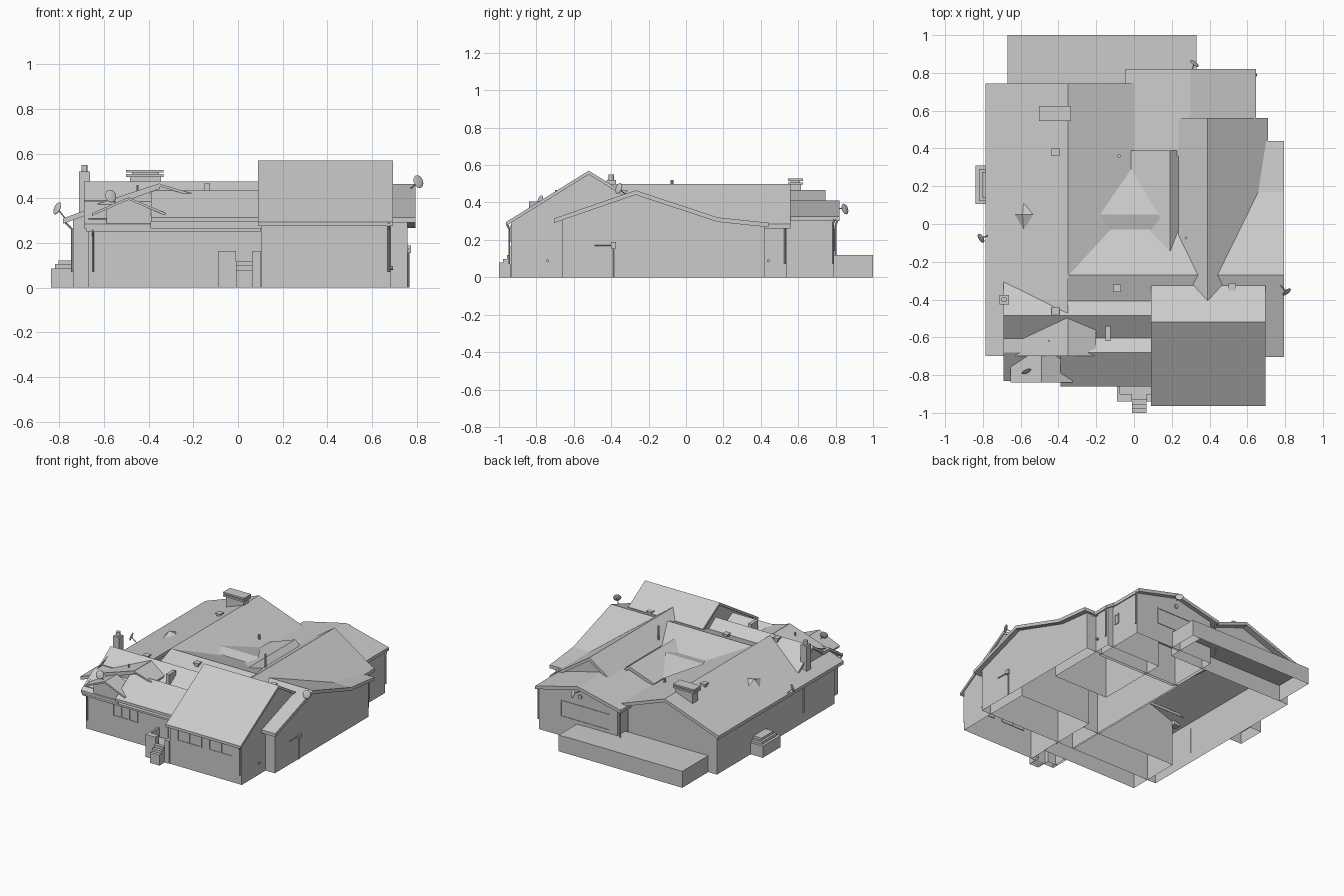
import bpy, bmesh, math
from mathutils import Vector


def make(name, verts, faces):
    me = bpy.data.meshes.new(name)
    me.from_pydata(verts, [], faces)
    bm = bmesh.new()
    bm.from_mesh(me)
    bmesh.ops.recalc_face_normals(bm, faces=bm.faces)
    bm.to_mesh(me)
    bm.free()
    ob = bpy.data.objects.new(name, me)
    bpy.context.collection.objects.link(ob)
    return ob


def sweep(axis, pts, a0, a1):
    # profile points (u, z) placed at both ends of the run axis
    return [((a, u, z) if axis == 'x' else (u, a, z)) for a in (a0, a1) for u, z in pts]


def roof(name, axis, tops, a0, a1, t=0.024):
    pts = tops + [(u, z - t) for u, z in reversed(tops)]
    n = len(pts)
    k = len(tops)
    faces = [(i, (i + 1) % n, n + (i + 1) % n, n + i) for i in range(n)]
    for o in (0, n):
        faces += [(o + i, o + i + 1, o + n - 2 - i, o + n - 1 - i) for i in range(k - 1)]
    return make(name, sweep(axis, pts, a0, a1), faces)


def walls(name, axis, tops, a0, a1, z0=0.0):
    # open shell: two gable ends and two side walls
    pts = [(tops[0][0], z0)] + tops + [(tops[-1][0], z0)]
    n = len(pts)
    return make(name, sweep(axis, pts, a0, a1),
                [tuple(range(n)), tuple(range(n, 2 * n)), (0, 1, n + 1, n), (n - 2, n - 1, 2 * n - 1, 2 * n - 2)])


def box(name, x0, x1, y0, y1, z0, z1):
    # boxes standing on the ground stay open underneath
    v = [(x, y, z) for z in (z0, z1) for x, y in ((x0, y0), (x1, y0), (x1, y1), (x0, y1))]
    faces = [(4, 5, 6, 7), (0, 1, 5, 4), (1, 2, 6, 5), (2, 3, 7, 6), (3, 0, 4, 7)]
    return make(name, v, faces + ([(0, 1, 2, 3)] if z0 > 0 else []))


def rod(name, a, b, r, seg=8):
    a, b = Vector(a), Vector(b)
    d = b - a
    bpy.ops.mesh.primitive_cylinder_add(vertices=seg, radius=r, depth=d.length, location=(a + b) / 2)
    ob = bpy.context.object
    ob.name = name
    ob.rotation_euler = d.to_track_quat('Z', 'Y').to_euler()
    return ob


def dish(name, loc, aim, foot):
    bpy.ops.mesh.primitive_uv_sphere_add(segments=16, ring_count=8, radius=0.03, location=loc)
    ob = bpy.context.object
    ob.name = name
    ob.scale = (0.9, 1, 0.2)
    ob.rotation_euler = Vector(aim).to_track_quat('Z', 'Y').to_euler()
    bpy.ops.object.shade_smooth_by_angle()
    rod(name + "_arm", loc, foot, 0.003)


def window(name, axis, p, a0, a1, z0, z1, panes=2, d=0.004, b=0.007):
    bars = [(a0, a1, z0, z0 + b), (a0, a1, z1 - b, z1)]
    for i in range(panes + 1):
        a = a0 + (a1 - a0 - b) * i / panes
        bars.append((a, a + b, z0, z1))
    for i, (u0, u1, w0, w1) in enumerate(bars):
        if axis == 'x':
            box(f"{name}_bar_{i}", u0, u1, p - d, p + d, w0, w1)
        else:
            box(f"{name}_bar_{i}", p - d, p + d, u0, u1, w0, w1)


# main wing: ridge along y, the east slope stops at the cross ridge
roof("main_roof_west", 'y', [(-0.785, 0.31), (-0.35, 0.467)], -0.70, 0.745)
roof("main_roof_east", 'y', [(-0.35, 0.467), (0.01, 0.337)], -0.27, 0.745)
walls("main_walls", 'y', [(-0.74, 0.31), (-0.35, 0.45), (-0.02, 0.33)], -0.66, 0.70)

# right wing: ridge along x
wing = [(-0.705, 0.315), (-0.27, 0.465), (0.17, 0.32), (0.44, 0.292)]
roof("right_wing_roof", 'x', wing, -0.35, 0.795)
walls("right_wing_walls", 'x', [(-0.66, 0.315), (-0.27, 0.45), (0.17, 0.305), (0.42, 0.28)], -0.03, 0.76)

# rear right wing
roof("rear_wing_roof", 'y', [(-0.045, 0.33), (0.30, 0.41), (0.645, 0.325)], 0.36, 0.82)
walls("rear_wing_walls", 'y', [(0.0, 0.325), (0.30, 0.395), (0.635, 0.315)], 0.40, 0.79)

# steep cross gable above the right wing
roof("cross_gable_roof", 'y', [(0.235, 0.395), (0.39, 0.50), (0.71, 0.285)], -0.41, 0.56)
walls("cross_gable_walls", 'y', [(0.24, 0.38), (0.39, 0.485), (0.68, 0.29)], 0.0, 0.54)

# low saddle roof filling the valley
roof("saddle_roof", 'y', [(-0.015, 0.352), (0.19, 0.425), (0.24, 0.382)], -0.15, 0.39)
make("valley_cricket", [(-0.18, 0.05, 0.410), (0.13, 0.05, 0.412), (-0.015, 0.29, 0.352),
                        (-0.13, -0.03, 0.392), (0.17, -0.03, 0.39)], [(0, 1, 2), (0, 3, 4, 1)])

# tall front right block
roof("front_right_roof", 'x', [(-0.963, 0.295), (-0.52, 0.57), (-0.325, 0.45)], 0.09, 0.695, 0.02)
walls("front_right_walls", 'x', [(-0.935, 0.30), (-0.52, 0.555), (-0.34, 0.445)], 0.105, 0.685)

# front left block with a double ridge
roof("front_left_roof_upper", 'x', [(-0.605, 0.39), (-0.485, 0.475), (-0.30, 0.34)], -0.69, 0.10, 0.02)
roof("front_left_roof_lower", 'x', [(-0.86, 0.315), (-0.68, 0.434), (-0.60, 0.388)], -0.39, 0.10, 0.02)
roof("front_left_roof_end", 'x', [(-0.83, 0.285), (-0.68, 0.385), (-0.60, 0.385)], -0.69, -0.39, 0.02)
walls("front_left_walls", 'x', [(-0.80, 0.31), (-0.68, 0.38), (-0.485, 0.455), (-0.40, 0.40)], -0.67, 0.105)
box("front_gutter", -0.68, 0.10, -0.832, -0.80, 0.252, 0.266)

# two small decorative gables over the front left block
roof("upper_small_gable", 'y', [(-0.63, 0.375), (-0.355, 0.466), (-0.20, 0.42)], -0.70, -0.49, 0.012)
walls("upper_small_gable_wall", 'y', [(-0.60, 0.375), (-0.355, 0.455), (-0.22, 0.415)], -0.68, -0.60, 0.36)
roof("lower_small_gable", 'y', [(-0.655, 0.333), (-0.49, 0.405), (-0.325, 0.335)], -0.84, -0.70, 0.012)
walls("lower_small_gable_wall", 'y', [(-0.59, 0.35), (-0.49, 0.395), (-0.39, 0.35)], -0.825, -0.72, 0.28)

# rear terrace, entrance landing and steps
box("terrace", -0.67, 0.265, 0.70, 1.0, 0, 0.12)
box("terrace_step", 0.265, 0.33, 0.78, 1.0, 0, 0.118)
box("entrance_landing", -0.09, 0.10, -0.935, -0.80, 0, 0.095)
box("landing_wall_left", -0.09, -0.01, -0.94, -0.90, 0, 0.165)
box("landing_wall_right", 0.065, 0.10, -0.94, -0.90, 0, 0.165)
box("landing_side_wall", -0.09, -0.075, -0.93, -0.80, 0, 0.165)
for i in range(3):
    box(f"entrance_step_{i}", -0.01, 0.065, -1.0 + 0.022 * i, -0.93, 0, 0.078 + 0.02 * i)

# stepped hearth block on the left wall
for i, (o, z) in enumerate(((0, 0.085), (0.018, 0.105), (0.034, 0.122))):
    box(f"hearth_block_{i}", -0.838 + o, -0.74, 0.105 + o, 0.31 - o, 0 if i == 0 else z - 0.02, z)

# chimneys
box("large_chimney", -0.485, -0.345, 0.555, 0.615, 0.38, 0.50)
box("large_chimney_cap", -0.502, -0.333, 0.545, 0.625, 0.496, 0.508)
box("large_chimney_core", -0.475, -0.355, 0.56, 0.61, 0.50, 0.516)
box("large_chimney_top", -0.502, -0.333, 0.545, 0.625, 0.515, 0.527)
box("left_chimney", -0.713, -0.663, -0.425, -0.375, 0.30, 0.52)
rod("left_chimney_pot", (-0.688, -0.40, 0.515), (-0.688, -0.40, 0.55), 0.014, 12)

# roof vents and pipes
for i, (x, y, z) in enumerate(((-0.415, 0.38, 0.445), (-0.09, -0.34, 0.445), (-0.415, -0.46, 0.458), (0.52, -0.335, 0.45))):
    box(f"roof_vent_{i}", x - 0.015, x + 0.015, y - 0.015, y + 0.015, z - 0.03, z + 0.012)
    box(f"roof_vent_cap_{i}", x - 0.021, x + 0.021, y - 0.021, y + 0.021, z + 0.01, z + 0.018)
rod("roof_pipe_rear", (-0.08, 0.36, 0.34), (-0.08, 0.36, 0.40), 0.009)
rod("roof_pipe_middle", (0.275, -0.075, 0.38), (0.275, -0.075, 0.52), 0.007)
rod("roof_pipe_front", (-0.45, -0.62, 0.38), (-0.45, -0.62, 0.46), 0.005)
box("front_roof_vent", -0.15, -0.125, -0.62, -0.54, 0.39, 0.467)
make("roof_eyebrow_vent", [(-0.63, 0.05, 0.367), (-0.585, 0.11, 0.383), (-0.585, -0.03, 0.383),
                           (-0.53, 0.05, 0.40), (-0.59, 0.05, 0.41)], [(0, 4, 1), (0, 2, 4), (1, 4, 3), (4, 2, 3)])

# satellite dishes
dish("dish_left", (-0.81, -0.075, 0.355), (-1, -0.6, 0.5), (-0.77, -0.06, 0.305))
dish("dish_right", (0.808, -0.36, 0.475), (0.6, -0.8, 0.35), (0.77, -0.32, 0.44))
dish("dish_rear", (0.32, 0.85, 0.365), (0.6, 0.8, 0.3), (0.30, 0.80, 0.37))
dish("dish_front", (-0.57, -0.78, 0.41), (0.4, -0.85, 0.3), (-0.54, -0.77, 0.365))

# downpipes with an offset at the top
for i, (x, y, dx, dy, z) in enumerate(((-0.65, -0.812, 0, -0.018, 0.26), (0.675, -0.945, 0, -0.015, 0.29),
                                       (0.69, 0.53, 0.012, 0, 0.29), (0.645, 0.785, 0.0, 0.01, 0.31),
                                       (-0.743, -0.30, -0.03, 0, 0.29), (-0.03, 0.80, 0, 0.012, 0.31))):
    rod(f"downpipe_{i}", (x, y, 0.07), (x, y, z - 0.03), 0.005)
    rod(f"downpipe_bend_{i}", (x, y, z - 0.03), (x + dx, y + dy, z), 0.005)

# electric meter, conduit and taps on the right walls
box("meter_box", 0.755, 0.775, -0.40, -0.375, 0.155, 0.188)
rod("meter_conduit", (0.764, -0.385, 0), (0.764, -0.385, 0.16), 0.004)
rod("meter_feed", (0.764, -0.49, 0.172), (0.764, -0.39, 0.172), 0.004)
for i, y in enumerate((-0.74, 0.44)):
    rod(f"wall_tap_{i}", (0.672, y, 0.088), (0.695, y, 0.088), 0.008)

# windows and doors
window("front_window_a", 'x', -0.935, 0.165, 0.362, 0.185, 0.28)
window("front_window_b", 'x', -0.935, 0.42, 0.62, 0.185, 0.28)
window("front_left_window", 'x', -0.80, -0.45, -0.25, 0.15, 0.25, 3)
window("front_door", 'x', -0.80, -0.01, 0.065, 0.09, 0.24, 1)
window("rear_window", 'x', 0.79, 0.06, 0.46, 0.14, 0.26, 1)
window("side_window", 'y', 0.636, 0.56, 0.60, 0.16, 0.235, 1)
rod("rear_wall_lamp", (0.30, 0.785, 0.325), (0.30, 0.80, 0.325), 0.015, 12)
